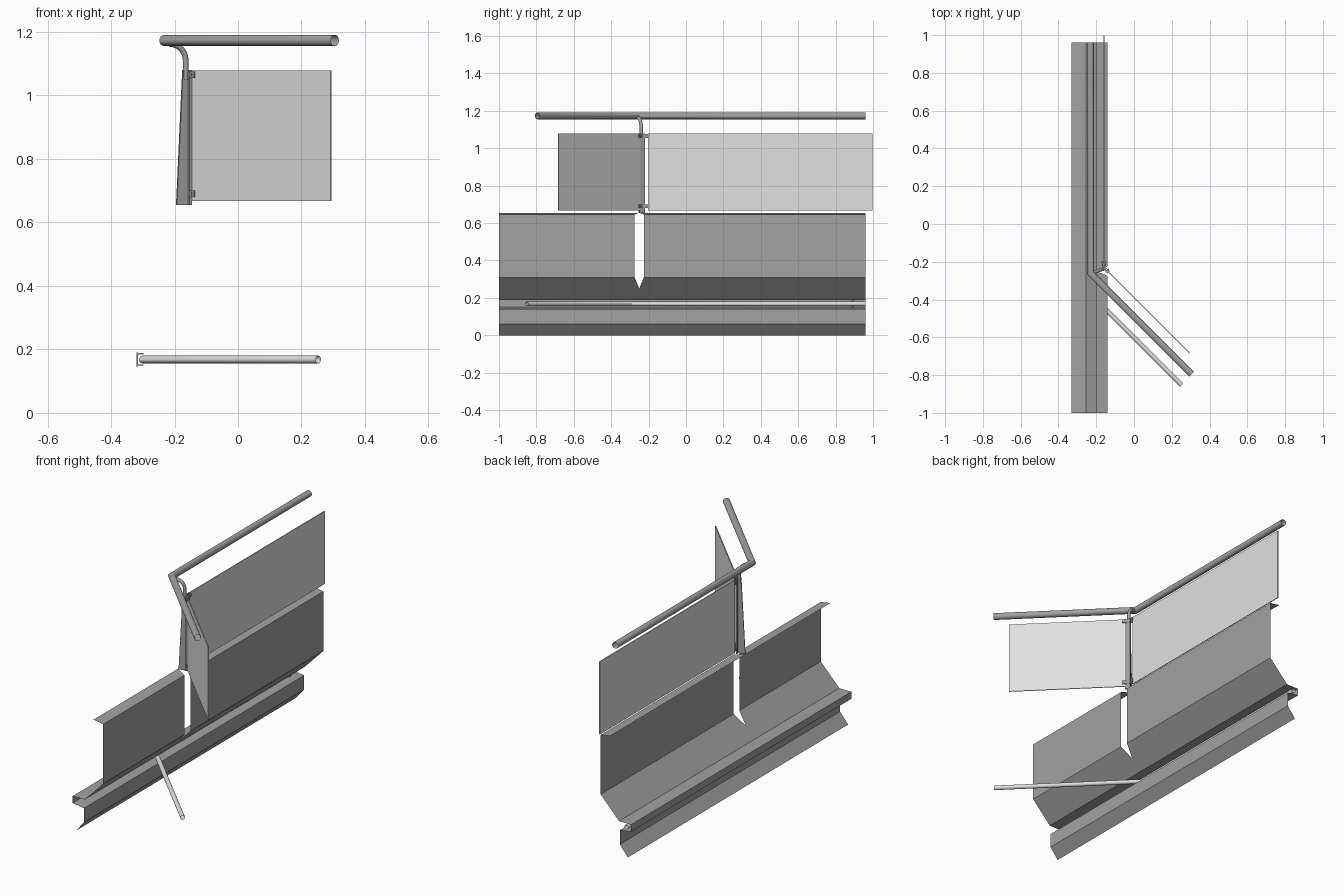
import bpy, bmesh, math
from mathutils import Vector, Matrix

if "Cube" in bpy.data.objects:
    bpy.data.objects.remove(bpy.data.objects["Cube"])


def material(name, v):
    m = bpy.data.materials.new(name)
    m.diffuse_color = (v, v, v, 1)
    m.use_nodes = True
    m.node_tree.nodes["Principled BSDF"].inputs["Base Color"].default_value = m.diffuse_color
    return m


STEEL = material("mid grey steel", 0.36)
PALE = material("pale grey", 0.75)
DARK = material("dark grey fittings", 0.25)


def finish(name, bm, mat, smooth=False):
    me = bpy.data.meshes.new(name)
    bm.to_mesh(me)
    bm.free()
    me.materials.append(mat)
    ob = bpy.data.objects.new(name, me)
    bpy.context.collection.objects.link(ob)
    if smooth:
        bpy.ops.object.select_all(action='DESELECT')
        ob.select_set(True)
        bpy.context.view_layer.objects.active = ob
        bpy.ops.object.shade_smooth_by_angle(angle=math.radians(40))
    return ob


def box(name, centre, size, angle, mat):
    bm = bmesh.new()
    bmesh.ops.create_cube(bm, size=1, matrix=Matrix.Translation(centre)
                          @ Matrix.Rotation(angle, 4, 'Z')
                          @ Matrix.Diagonal((*size, 1)))
    return finish(name, bm, mat)


def tube(name, path, r, mat, sides=24):
    """Open-ended round tube with mitred corners."""
    bm = bmesh.new()
    pts = [Vector(p) for p in path]
    d = (pts[1] - pts[0]).normalized()
    u = d.orthogonal().normalized()
    v = d.cross(u)
    ring0 = [(u * math.cos(a) + v * math.sin(a)) * r
             for a in (2 * math.pi * i / sides for i in range(sides))]
    ring = [bm.verts.new(pts[0] + o) for o in ring0]
    for i in range(1, len(pts)):
        din = (pts[i] - pts[i - 1]).normalized()
        dout = (pts[i + 1] - pts[i]).normalized() if i + 1 < len(pts) else din
        n = (din + dout).normalized()
        # slide the previous ring along the segment onto the mitre plane
        new = [bm.verts.new(w.co + din * ((pts[i] - w.co).dot(n) / din.dot(n))) for w in ring]
        for k in range(sides):
            j = (k + 1) % sides
            bm.faces.new((ring[k], ring[j], new[j], new[k]))
        ring = new
    return finish(name, bm, mat, True)


# Folded sheet parapet: (x, z, half width of the mitre notch)
CORNER = -0.25
profile = [(-0.20, 0.655, 0), (-0.14, 0.645, 0.025), (-0.14, 0.31, 0.025),
           (-0.1975, 0.25, 0), (-0.255, 0.19, 0), (-0.33, 0.19, 0),
           (-0.33, 0.15, 0), (-0.26, 0.14, 0), (-0.26, 0.06, 0), (-0.31, 0.0, 0)]
bm = bmesh.new()
for end, side in ((-1.0, -1), (0.96, 1)):
    prev = None
    for x, z, w in profile:
        cur = (bm.verts.new((x, end, z)), bm.verts.new((x, CORNER + side * w, z)))
        if prev:
            q = (prev[0], prev[1], cur[1], cur[0])
            bm.faces.new(q if side > 0 else q[::-1])
        prev = cur
bmesh.ops.remove_doubles(bm, verts=bm.verts, dist=1e-5)
finish("folded_sheet_wall", bm, STEEL)

# Hand rail and lower rail, both turning 45 degrees at the corner
tube("hand_rail", [(-0.23, 0.96, 1.173), (-0.23, -0.26, 1.173), (0.305, -0.795, 1.173)], 0.018, STEEL)
tube("lower_rail", [(-0.30, 0.96, 0.168), (-0.30, -0.30, 0.168), (0.253, -0.853, 0.168)], 0.012, PALE)

# Infill panes
box("long_pane", (-0.16, 0.398, 0.873), (0.005, 1.2, 0.41), 0, PALE)
box("angled_pane", (0.075, -0.465, 0.873), (0.618, 0.005, 0.41), -math.pi / 4, PALE)

# Tapered T-section post on the mitre line
A = math.radians(22.5)
rot = Matrix.Translation((-0.155, -0.235, 0)) @ Matrix.Rotation(A, 4, 'Z')
bm = bmesh.new()
outline = [(0, 0.655), (-0.042, 0.655), (-0.021, 1.08), (0, 1.08)]
f = bm.faces.new([bm.verts.new((x, -0.004, z)) for x, z in outline])
ext = bmesh.ops.extrude_face_region(bm, geom=[f])
bmesh.ops.translate(bm, vec=(0, 0.008, 0),
                    verts=[g for g in ext['geom'] if isinstance(g, bmesh.types.BMVert)])
bmesh.ops.recalc_face_normals(bm, faces=bm.faces)
bm.transform(rot)
finish("post_web", bm, STEEL)
box("post_flange", (-0.155, -0.235, 0.8675), (0.008, 0.03, 0.425), A, STEEL)

# Bent rod from post to hand rail
arc = [(-0.165 - 0.05 * (1 - math.cos(t)), -0.239 - 0.018 * (1 - math.cos(t)), 1.112 + 0.05 * math.sin(t))
       for t in (math.pi / 2 * i / 8 for i in range(9))]
tube("rail_support_rod", [(-0.165, -0.239, 1.05)] + arc, 0.009, STEEL, 16)

# Pane clamps: two jaws with a bolt at each pane corner
for tag, z in (("lower", 0.69), ("upper", 1.065)):
    for pane, x, y, ang in (("long", -0.16, -0.209, math.pi / 2), ("angled", -0.142, -0.246, -math.pi / 4)):
        nx, ny = -math.sin(ang), math.cos(ang)
        for k in (-1, 1):
            box(f"{tag}_{pane}_clamp_jaw", (x + nx * k * 0.006, y + ny * k * 0.006, z),
                (0.026, 0.005, 0.02), ang, STEEL)
        box(f"{tag}_{pane}_clamp_bolt", (x, y, z), (0.008, 0.022, 0.008), ang, DARK)

# U-shaped clip holding the lower rail in its channel
box("rail_clip_back", (-0.317, 0.89, 0.168), (0.004, 0.012, 0.045), 0, STEEL)
for z in (0.186, 0.151):
    box("rail_clip_arm", (-0.308, 0.89, z), (0.02, 0.012, 0.004), 0, STEEL)
